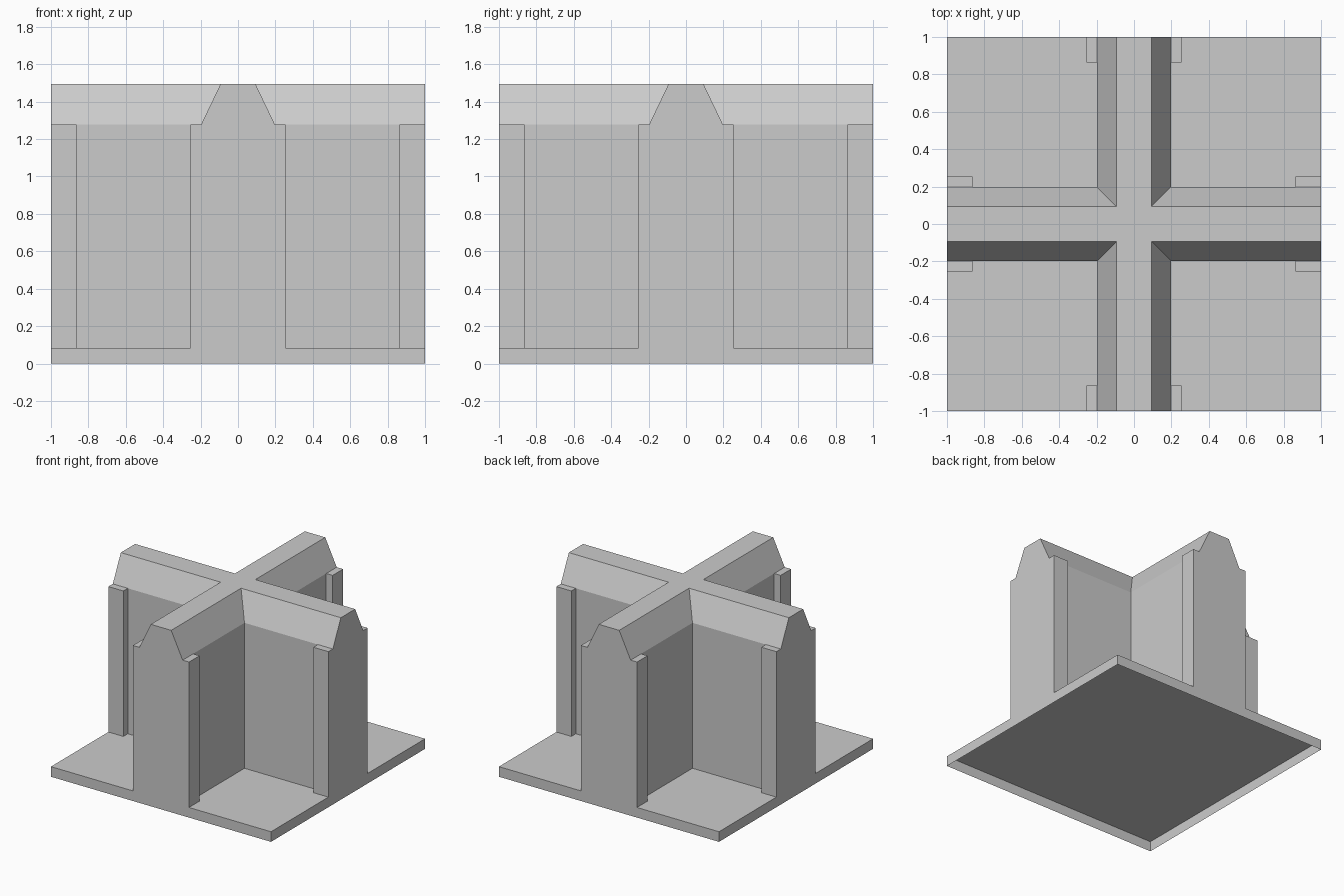
import bpy, bmesh

if "Cube" in bpy.data.objects:
    bpy.data.objects.remove(bpy.data.objects["Cube"])

BASE_Z, SHOULDER_Z, TOP_Z = 0.083, 1.278, 1.495
WALL, RIDGE, PIER, PIER_IN = 0.197, 0.093, 0.255, 0.864


def finish(name, bm):
    bmesh.ops.recalc_face_normals(bm, faces=bm.faces)
    mesh = bpy.data.meshes.new(name)
    bm.to_mesh(mesh)
    bm.free()
    obj = bpy.data.objects.new(name, mesh)
    bpy.context.collection.objects.link(obj)
    return obj


def box(name, lo, hi, open_bottom=False):
    bm = bmesh.new()
    bmesh.ops.create_cube(bm, size=1)
    for v in bm.verts:
        v.co = [hi[i] if v.co[i] > 0 else lo[i] for i in range(3)]
    obj_faces = [f for f in bm.faces if all(v.co.z == min(w.co.z for w in bm.verts) for v in f.verts)]
    bmesh.ops.recalc_face_normals(bm, faces=bm.faces)
    if open_bottom:
        bmesh.ops.delete(bm, geom=obj_faces, context='FACES')
    mesh = bpy.data.meshes.new(name)
    bm.to_mesh(mesh)
    bm.free()
    obj = bpy.data.objects.new(name, mesh)
    bpy.context.collection.objects.link(obj)
    return obj


def cross_outline(w):
    """Twelve-corner plus shape with arms reaching the base edges."""
    pts, corner = [], [(1, -w), (1, w), (w, w)]
    for _ in range(4):
        pts += corner
        corner = [(-y, x) for x, y in corner]
    return pts


# Base slab: a shallow tray, open underneath
box("base_slab", (-1, -1, 0), (1, 1, BASE_Z), open_bottom=True)

# Crossing walls with a sloped coping, lofted through three levels
bm = bmesh.new()
rings = [[bm.verts.new((x, y, z)) for x, y in cross_outline(w)]
         for w, z in ((WALL, BASE_Z), (WALL, SHOULDER_Z), (RIDGE, TOP_Z))]
for a, b in zip(rings, rings[1:]):
    for i in range(12):
        j = (i + 1) % 12
        bm.faces.new((a[i], a[j], b[j], b[i]))
bm.faces.new(rings[-1])
bm.faces.new(rings[0][::-1])
finish("cross_walls", bm)

# Corner piers flanking each wall end
for sx in (-1, 1):
    for sy in (-1, 1):
        for along_x in (True, False):
            p, q = (sx * PIER_IN, sy * WALL), (sx, sy * PIER)
            if not along_x:
                p, q = (sx * WALL, sy * PIER_IN), (sx * PIER, sy)
            lo = (min(p[0], q[0]), min(p[1], q[1]), BASE_Z)
            hi = (max(p[0], q[0]), max(p[1], q[1]), SHOULDER_Z)
            box("wall_end_pier", lo, hi)
